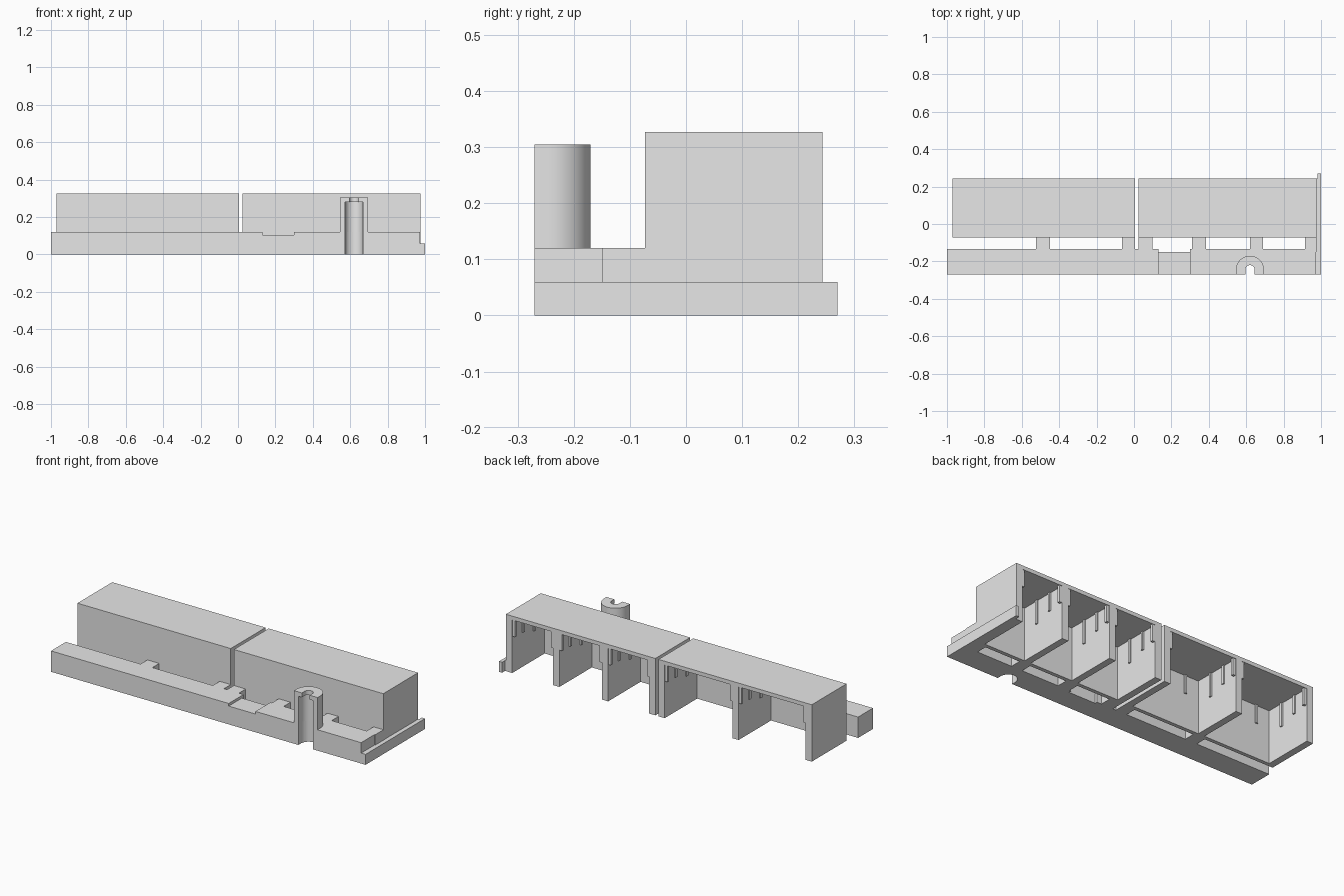
import bpy, bmesh, math

if "Cube" in bpy.data.objects:
    bpy.data.objects.remove(bpy.data.objects["Cube"])

grey = bpy.data.materials.new("light grey")
grey.diffuse_color = (0.8, 0.8, 0.8, 1)
grey.use_nodes = True
grey.node_tree.nodes["Principled BSDF"].inputs["Base Color"].default_value = grey.diffuse_color


def finish(name, bm):
    bmesh.ops.recalc_face_normals(bm, faces=bm.faces)
    me = bpy.data.meshes.new(name)
    bm.to_mesh(me)
    bm.free()
    me.materials.append(grey)
    ob = bpy.data.objects.new(name, me)
    bpy.context.collection.objects.link(ob)
    return ob


def prism(name, outline, z0, z1):
    """Extrude a plan outline from z0 up to z1."""
    bm = bmesh.new()
    face = bm.faces.new([bm.verts.new((x, y, z0)) for x, y in outline])
    ext = bmesh.ops.extrude_face_region(bm, geom=[face])
    for v in ext["geom"]:
        if isinstance(v, bmesh.types.BMVert):
            v.co.z = z1
    return finish(name, bm)


def box(name, x0, x1, y0, y1, z0, z1):
    return prism(name, [(x0, y0), (x1, y0), (x1, y1), (x0, y1)], z0, z1)


FRONT, RAIL_BACK, RAIL_TOP = -0.27, -0.135, 0.12
HOUSE_FRONT, HOUSE_BACK, HOUSE_TOP = -0.073, 0.243, 0.327
POST_X, POST_Y = 0.62, -0.245


def arch(r, n=24):
    """Half-round arch, open to the front, from right to left."""
    pts = [(POST_X + r, FRONT)]
    pts += [(POST_X + r * math.cos(math.pi * i / n),
             POST_Y + r * math.sin(math.pi * i / n)) for i in range(n + 1)]
    return pts + [(POST_X - r, FRONT)]


# Front rail, with a shallow recess and a groove running up into the post
box("rail_left", -1, 0.13, FRONT, RAIL_BACK, 0, RAIL_TOP)
box("rail_recess", 0.13, 0.30, FRONT, -0.15, 0, 0.105)
box("rail_centre", 0.30, 0.52, FRONT, RAIL_BACK, 0, RAIL_TOP)
prism("rail_grooved", [(0.52, FRONT), (0.52, RAIL_BACK), (0.72, RAIL_BACK),
                       (0.72, FRONT)] + arch(0.047), 0, RAIL_TOP)
box("rail_right", 0.72, 0.972, FRONT, RAIL_BACK, 0, RAIL_TOP)

# Low bar along the right end
prism("end_bar", [(0.972, FRONT), (1, FRONT), (1, 0.27), (0.98, 0.27),
                  (0.98, HOUSE_BACK), (0.972, HOUSE_BACK)], 0, 0.06)

# Half-round post with a wide groove and a narrower opening at the top
for name, r, z0, z1 in (("post", 0.047, RAIL_TOP, 0.28),
                        ("post_cap", 0.025, 0.28, 0.305)):
    post = prism(name, arch(0.075)[::-1] + arch(r), z0, z1)
    bpy.context.view_layer.objects.active = post
    post.select_set(True)
    bpy.ops.object.shade_smooth_by_angle(angle=math.radians(30))
    post.select_set(False)

# Tabs joining the rail to the housings
for x0, x1 in ((-0.525, -0.45), (-0.065, 0.005), (0.025, 0.10),
               (0.31, 0.385), (0.62, 0.69), (0.913, 0.976)):
    box("tab", x0, x1, -0.15, HOUSE_FRONT, 0, RAIL_TOP)

# Two housings, open at the back and underneath, split into bays
WALL, SKIN = 0.04, 0.022
CEIL = HOUSE_TOP - SKIN
for x0, x1, dividers in ((-0.97, 0.005, [-0.485]),
                         (0.025, 0.975, [0.345, 0.655])):
    box("housing_roof", x0, x1, HOUSE_FRONT, HOUSE_BACK, CEIL, HOUSE_TOP)
    box("housing_front", x0, x1, HOUSE_FRONT, HOUSE_FRONT + SKIN, 0, CEIL)
    centres = [x0 + WALL / 2] + dividers + [x1 - WALL / 2]
    for c in centres:
        box("bay_wall", c - WALL / 2, c + WALL / 2,
            HOUSE_FRONT + SKIN, HOUSE_BACK, 0, CEIL)
    # Small guide ribs on the facing walls of each bay
    for a, b in zip(centres, centres[1:]):
        left, right = a + WALL / 2, b - WALL / 2
        for y, z, depth in ((0.04, 0.17, 0.008), (0.14, 0.2, 0.008),
                            (0.225, 0.21, 0.016)):
            box("guide_rib", left, left + depth, y, y + 0.015, z, CEIL)
            box("guide_rib", right - depth, right, y, y + 0.015, z, CEIL)
        box("front_rib", left + 0.08, left + 0.095, HOUSE_FRONT + SKIN,
            HOUSE_FRONT + SKIN + 0.008, 0.2, CEIL)
